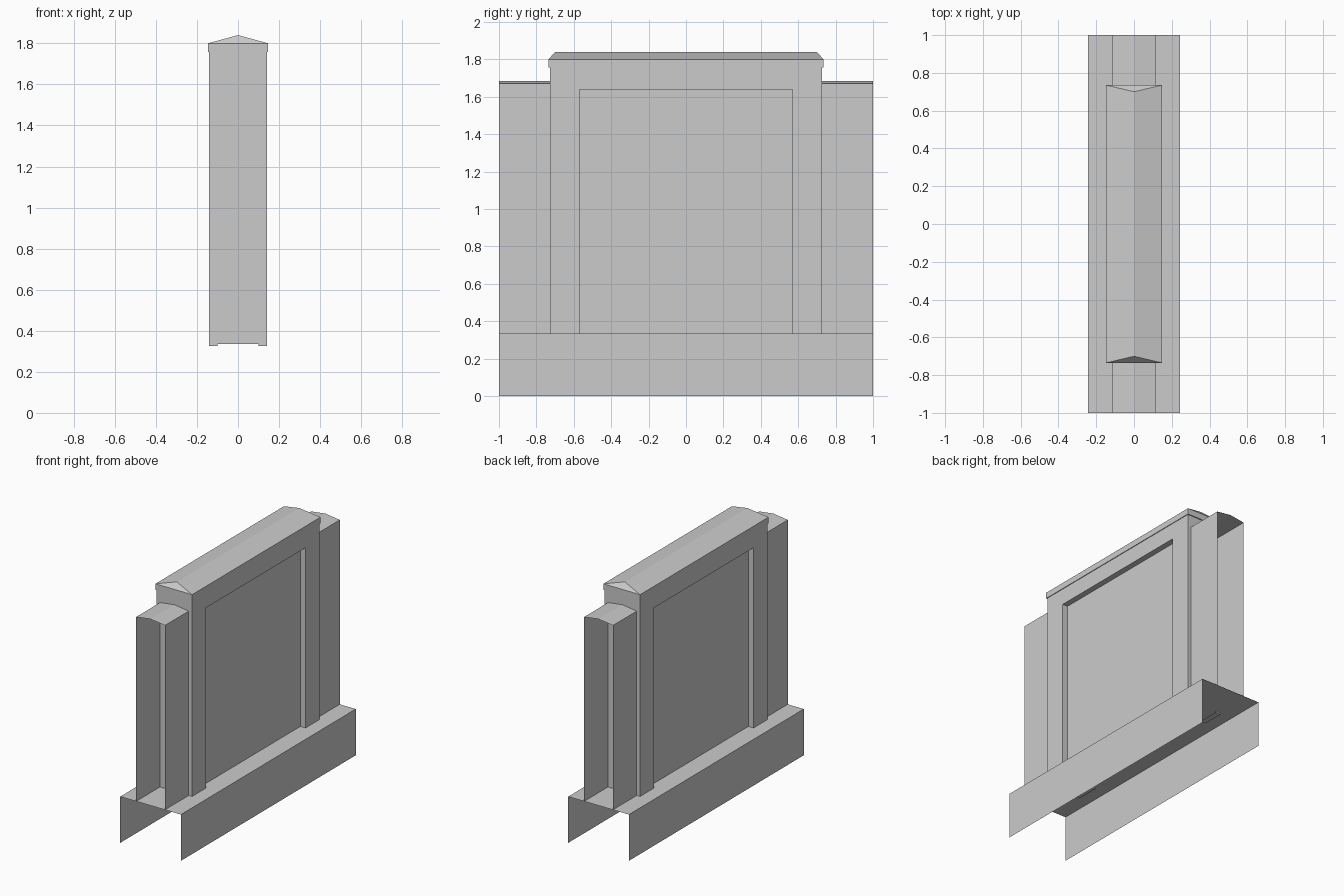
import bpy

if "Cube" in bpy.data.objects:
    bpy.data.objects.remove(bpy.data.objects["Cube"])

XO, XI = 0.142, 0.10       # slab outer face and recessed panel
YO, YI = 0.728, 0.57       # slab ends and recess edges
ZB, ZT = 0.335, 1.757      # plinth top and underside of the cap


def make(name, verts, faces):
    mesh = bpy.data.meshes.new(name)
    mesh.from_pydata(verts, [], faces)
    mesh.validate()
    obj = bpy.data.objects.new(name, mesh)
    bpy.context.collection.objects.link(obj)
    return obj


def sheet(name, profile, y0, y1):
    """Open x/z profile swept along y, with no end faces."""
    n = len(profile)
    verts = [(x, y, z) for y in (y0, y1) for x, z in profile]
    return make(name, verts, [(i, i + n, i + n + 1, i + 1) for i in range(n - 1)])


def mirror_x(obj):
    mod = obj.modifiers.new("mirror", 'MIRROR')
    mod.use_axis[0] = True


# Open-ended plinth
sheet("plinth", [(-0.243, 0), (-0.243, ZB), (0.243, ZB), (0.243, 0)], -1, 1)

# Hollow end pillars with shallow gabled tops
pillar = [(-0.115, ZB), (-0.115, 1.67), (0, 1.685), (0.115, 1.67), (0.115, ZB)]
sheet("front_pillar", pillar, -1, -YO)
sheet("back_pillar", pillar, YO, 1)

# Raised frame around the recessed panel, legs dipping into the plinth
outline = [(-YO, 0.325), (-YO, ZT), (YO, ZT), (YO, 0.325),
           (YI, 0.325), (YI, 1.64), (-YI, 1.64), (-YI, 0.325)]
verts = [(x, y, z) for x in (XO, XI) for y, z in outline]
faces = [(0, 7, 6, 1), (1, 6, 5, 2), (2, 5, 4, 3)]
faces += [(i, (i + 1) % 8, (i + 1) % 8 + 8, i + 8) for i in range(3, 8)]
mirror_x(make("frame", verts, faces))

# Recessed panels
mirror_x(make("recessed_panel",
              [(XI, -YI, ZB), (XI, YI, ZB), (XI, YI, 1.64), (XI, -YI, 1.64)],
              [(0, 1, 2, 3)]))

# Slab end faces
end = [(-XO, 0.325), (-XI, 0.325), (-XI, ZB), (XI, ZB),
       (XI, 0.325), (XO, 0.325), (XO, ZT), (-XO, ZT)]
make("front_end", [(x, -YO, z) for x, z in end], [tuple(range(8))])
make("back_end", [(x, YO, z) for x, z in end], [tuple(reversed(range(8)))])

# Hipped cap with a small overhanging lip
verts = []
for hx, hy, z in [(XO, YO, ZT), (0.147, 0.735, ZT), (0.147, 0.735, 1.80)]:
    verts += [(-hx, -hy, z), (hx, -hy, z), (hx, hy, z), (-hx, hy, z)]
verts += [(0, -0.70, 1.84), (0, 0.70, 1.84)]
faces = [(r + i, r + (i + 1) % 4, r + 4 + (i + 1) % 4, r + 4 + i)
         for r in (0, 4) for i in range(4)]
faces += [(8, 9, 12), (9, 10, 13, 12), (10, 11, 13), (11, 8, 12, 13)]
make("cap", verts, faces)
